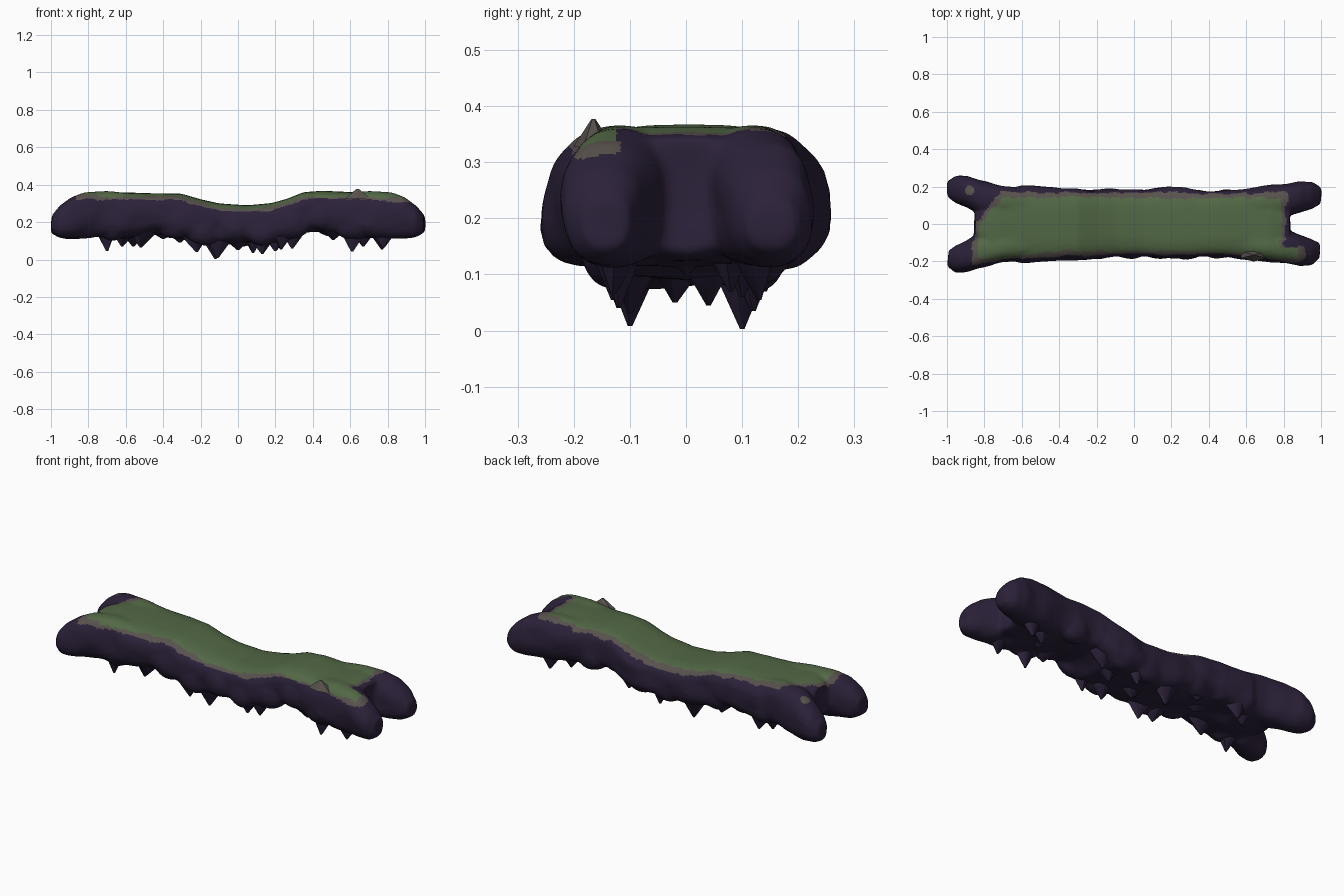
import bpy, bmesh, math, random
from mathutils import Vector, Matrix, noise

random.seed(4)
if "Cube" in bpy.data.objects:
    bpy.data.objects.remove(bpy.data.objects["Cube"], do_unlink=True)


def material(name, colour):
    mat = bpy.data.materials.new(name)
    mat.use_nodes = True
    mat.diffuse_color = (*colour, 1)
    shader = mat.node_tree.nodes["Principled BSDF"]
    shader.inputs["Base Color"].default_value = (*colour, 1)
    shader.inputs["Roughness"].default_value = 0.9
    return mat


rock = material("purple rock", (0.025, 0.0155, 0.042))
soil = material("grey brown soil", (0.098, 0.083, 0.075))
grass = material("moss green grass", (0.085, 0.138, 0.06))


def loft(bm, stations, power, sides=28):
    """Skin rounded box sections given as x, front, back, bottom, top."""
    rings = []
    for x, front, back, bottom, top in stations:
        ring = []
        for i in range(sides):
            a = math.tau * i / sides
            c, s = math.cos(a), math.sin(a)
            u = math.copysign(abs(c) ** (2 / power), c)
            v = math.copysign(abs(s) ** (2 / power), s)
            ring.append(bm.verts.new((x, (front + back) / 2 + u * (back - front) / 2,
                                      (bottom + top) / 2 + v * (top - bottom) / 2)))
        rings.append(ring)
    for a, b in zip(rings, rings[1:]):
        for i in range(sides):
            j = (i + 1) % sides
            bm.faces.new((a[i], a[j], b[j], b[i]))
    bm.faces.new(rings[0][::-1])
    bm.faces.new(rings[-1])


def lobe(bm, end, side, spread):
    """Rounded finger at one corner; side and end are signs."""
    sections = [(.45, .02, .17, .15, .34), (.7, .03, .2, .125, .365),
                (.82, .035, .215, .115, .358), (.89, .065, .228, .115, .332),
                (.95, .085, .222, .122, .288), (.995, .11, .19, .145, .235)]
    stations = []
    for x, inner, outer, low, high in sections:
        shift = spread * max(0, (x - .65) / .3)
        ys = sorted((side * (inner + shift), side * (outer + shift)))
        stations.append((end * x, *ys, low, high))
    loft(bm, stations if end > 0 else stations[::-1], 2.4)


def lump(bm, centre, size):
    matrix = Matrix.Translation(centre) @ Matrix.Diagonal((*size, 1))
    bmesh.ops.create_icosphere(bm, subdivisions=3, radius=1, matrix=matrix)


def finish(name, bm):
    bmesh.ops.recalc_face_normals(bm, faces=bm.faces)
    mesh = bpy.data.meshes.new(name)
    bm.to_mesh(mesh)
    bm.free()
    obj = bpy.data.objects.new(name, mesh)
    bpy.context.collection.objects.link(obj)
    bpy.ops.object.select_all(action="DESELECT")
    obj.select_set(True)
    bpy.context.view_layer.objects.active = obj
    return obj


# Sagging slab between the four fingers
slab = [(-.85, -.07, .06, .16, .335), (-.76, -.17, .16, .13, .36),
        (-.6, -.205, .205, .11, .357), (-.45, -.195, .195, .14, .352),
        (-.3, -.19, .185, .12, .35), (-.2, -.18, .18, .09, .32),
        (-.1, -.17, .18, .08, .298), (.05, -.17, .18, .09, .288),
        (.18, -.18, .2, .09, .3), (.26, -.18, .195, .1, .322),
        (.35, -.17, .18, .15, .358), (.45, -.17, .18, .155, .366),
        (.62, -.19, .185, .12, .358), (.73, -.2, .19, .12, .362),
        (.83, -.09, .09, .14, .345)]


def slab_height(x, column):
    for a, b in zip(slab, slab[1:]):
        if a[0] <= x <= b[0]:
            t = (x - a[0]) / (b[0] - a[0])
            return a[column] + t * (b[column] - a[column])
    return .34


body = bmesh.new()
loft(body, slab, 3.4)
for end, side, spread in ((-1, 1, .03), (-1, -1, .03), (1, 1, 0), (1, -1, -.008)):
    lobe(body, end, side, spread)

# Bulges along both flanks, following the underside
for i in range(9):
    for side in (-1, 1):
        x = -.64 + i * .16 + side * .025
        drop = .015 * math.sin(i * 2.3 + side)
        lump(body, (x, side * .125, slab_height(x, 3) + .08 + drop), (.1, .06, .085))

platform = finish("rock_platform", body)
remesh = platform.modifiers.new("merge", "REMESH")
remesh.mode = "VOXEL"
remesh.voxel_size = .01
smooth = platform.modifiers.new("soften", "SMOOTH")
smooth.factor = .5
smooth.iterations = 8
for name in ("merge", "soften"):
    bpy.ops.object.modifier_apply(modifier=name)

# Gentle weathering of the rock surface
for v in platform.data.vertices:
    flank = 1 - max(0, v.normal.z)
    v.co += v.normal * (noise.noise(v.co * 9) * .012 * flank + .002)


def turf_inset(p):
    """Distance inside the ragged turf outline, positive inside."""
    front = -.145 - .04 * min(1, max(0, abs(p.x) - .4) * 3)
    back = .14
    left = -.83 + max(0, p.y) * .9
    right = .785 + (.09 if p.y < -.12 else 0)
    edge = min(p.y - front, back - p.y, p.x - left, right - p.x)
    return edge + noise.noise(p * 14) * .014 + noise.noise(p * 40) * .006


# Turf on top, a soil rim around it, rock elsewhere
for mat in (rock, soil, grass):
    platform.data.materials.append(mat)
for face in platform.data.polygons:
    c = face.center
    inset = turf_inset(c)
    sunk = slab_height(c.x, 4) - c.z
    ragged = noise.noise(c * 7) * .014
    patch = (c - Vector((-.88, .18, c.z))).length < .025
    if face.normal.z > .5 and inset > 0 and sunk < .035:
        face.material_index = 2
    elif face.normal.z > .2 and (inset > -.03 + ragged and sunk < .035 + ragged or patch):
        face.material_index = 1
bpy.ops.object.shade_smooth()

# Broad jagged spikes hanging below: x, y, tip height, base radius
spikes = [(-.7, -.12, .045, .06), (-.62, .1, .07, .07), (-.52, -.1, .065, .08),
          (-.56, .14, .07, .07), (-.31, .12, .09, .07), (-.22, -.12, .04, .09),
          (-.12, .1, .003, .09), (-.11, -.1, .008, .09), (0, -.02, .05, .1),
          (.08, .12, .035, .08), (.13, -.1, .03, .09), (.2, .04, .045, .09),
          (.23, -.13, .055, .07), (.29, .1, .06, .06), (.51, -.1, .105, .07),
          (.61, -.12, .042, .06), (.67, .08, .07, .07), (.77, .13, .055, .07),
          (.78, -.13, .065, .07), (-.4, 0, .11, .09), (.62, 0, .1, .09)]
hanging = bmesh.new()
for x, y, tip, radius in spikes:
    height = .165 - tip
    place = Matrix.Translation((x, y, tip + height / 2)) @ Matrix.Diagonal((1.15, .85, 1, 1))
    made = bmesh.ops.create_cone(hanging, segments=7, radius1=.005, radius2=radius,
                                 depth=height, cap_ends=True, matrix=place)
    for v in made["verts"]:
        if v.co.z > tip + .03:
            v.co.x += random.uniform(-.02, .02)
            v.co.y = v.co.y * .93 + random.uniform(-.008, .008)
finish("hanging_spikes", hanging).data.materials.append(rock)
bpy.ops.object.shade_smooth_by_angle(angle=math.radians(60))

# Small low peak on the front rim
peak = bmesh.new()
bmesh.ops.create_cone(peak, segments=6, radius1=.06, radius2=.006, depth=.05, cap_ends=True,
                      matrix=Matrix.Translation((.64, -.165, .352)) @ Matrix.Diagonal((1.3, .6, 1, 1)))
finish("rim_peak", peak).data.materials.append(soil)
